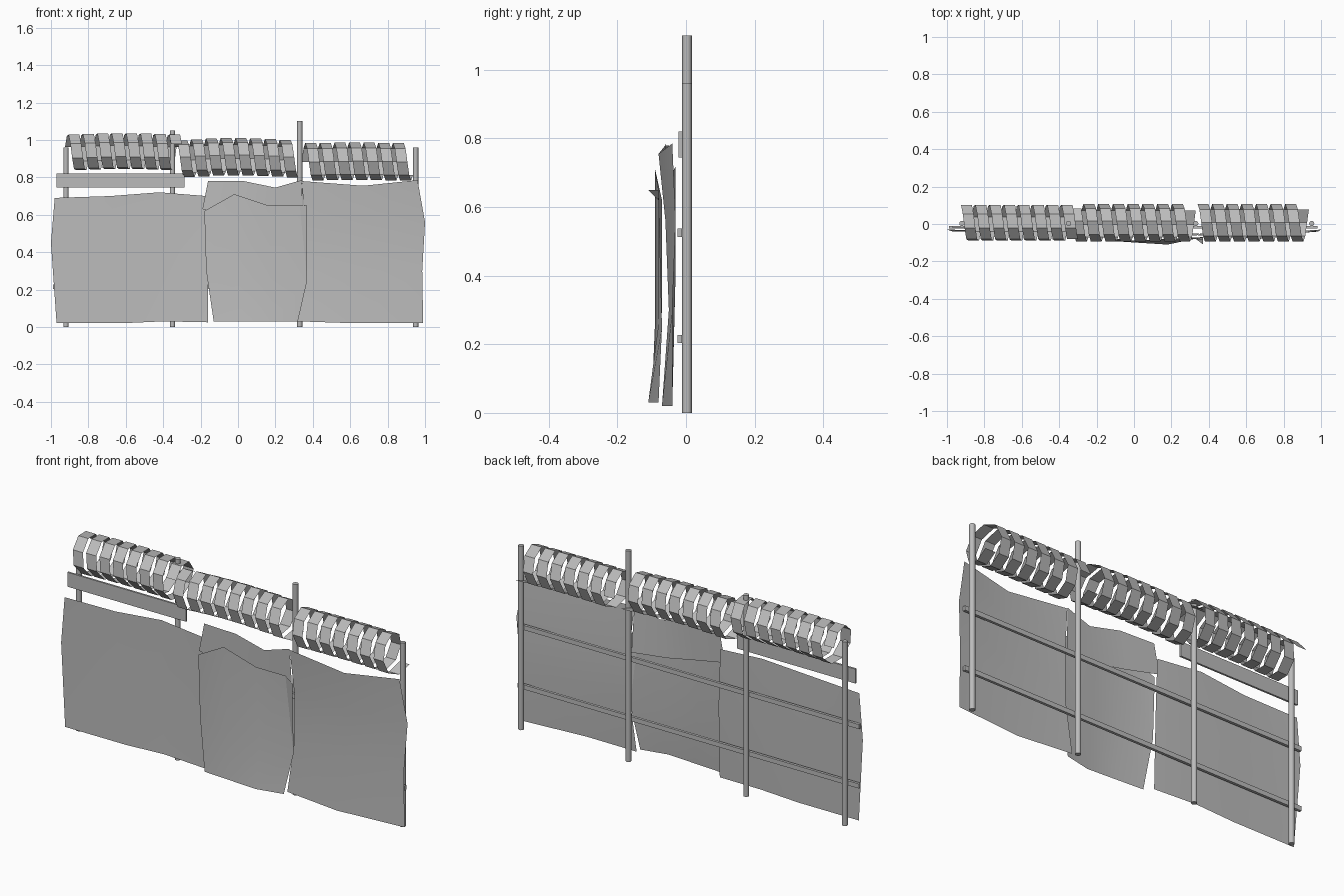
import bpy
import bmesh
from math import cos, sin, tau, radians

default_cube = bpy.data.objects.get("Cube")
if default_cube:
    bpy.data.objects.remove(default_cube, do_unlink=True)

GREY = (0.5, 0.5, 0.5, 1.0)
metal = bpy.data.materials.new("grey metal")
metal.use_nodes = True
metal.diffuse_color = GREY
metal.node_tree.nodes["Principled BSDF"].inputs["Base Color"].default_value = GREY


def finish(name, bm, smooth=False):
    """Turn a bmesh into a named object with the shared material."""
    mesh = bpy.data.meshes.new(name)
    bm.to_mesh(mesh)
    bm.free()
    mesh.materials.append(metal)
    obj = bpy.data.objects.new(name, mesh)
    bpy.context.collection.objects.link(obj)
    if smooth:
        bpy.ops.object.select_all(action="DESELECT")
        obj.select_set(True)
        bpy.context.view_layer.objects.active = obj
        bpy.ops.object.shade_smooth_by_angle(angle=radians(40))
    return obj


def grid_surface(bm, rows):
    """Join rows of points into a sheet of quads."""
    verts = [[bm.verts.new(p) for p in row] for row in rows]
    for low, high in zip(verts, verts[1:]):
        for i in range(len(low) - 1):
            bm.faces.new((low[i], low[i + 1], high[i + 1], high[i]))


def pole(name, x, height, radius=0.014):
    bm = bmesh.new()
    bmesh.ops.create_cone(bm, cap_ends=True, segments=12, radius1=radius,
                          radius2=radius, depth=height)
    bmesh.ops.translate(bm, verts=bm.verts, vec=(x, 0.003, height / 2))
    finish(name, bm, smooth=True)


def bar(name, x_start, x_end, z_low, z_high, y_front, y_back):
    bm = bmesh.new()
    bmesh.ops.create_cube(bm, size=1)
    bmesh.ops.scale(bm, verts=bm.verts,
                    vec=(x_end - x_start, y_back - y_front, z_high - z_low))
    bmesh.ops.translate(bm, verts=bm.verts, vec=(
        (x_start + x_end) / 2, (y_front + y_back) / 2, (z_low + z_high) / 2))
    finish(name, bm)


def sheet(name, *rows):
    """Dented metal sheet; points are in hundredths, bottom row first."""
    bm = bmesh.new()
    grid_surface(bm, [[(x / 100, y / 100, z / 100) for x, y, z in row]
                      for row in rows])
    finish(name, bm, smooth=True)


def coil(name, x_start, x_end, z, turns, phase, sag, radius=0.1, width=0.058):
    """Eight-sided helical ribbon running along x."""
    bm = bmesh.new()
    steps = int(turns * 8)
    edges = [[], []]
    for i in range(steps + 1):
        t = i / steps
        angle = tau * i / 8 + phase
        x = x_start + (x_end - x_start - width) * t
        y = 0.007 + radius * cos(angle)
        height = z + sag * sin(t * tau / 2) + radius * sin(angle)
        for side, edge in enumerate(edges):
            edge.append((x + side * width, y, height))
    grid_surface(bm, edges)
    finish(name, bm)


# Upright poles
for label, x, height in (("far_right", -0.92, 0.96), ("right", -0.35, 1.05),
                         ("left", 0.33, 1.10), ("far_left", 0.95, 0.96)):
    pole(label + "_pole", x, height)

# Horizontal rails and the plank above the right sheet
for label, z in (("lower", 0.215), ("upper", 0.525)):
    bar(label + "_rail", -0.99, 0.98, z - 0.012, z + 0.012, -0.025, -0.011)
bar("plank", -0.97, -0.285, 0.745, 0.82, -0.022, -0.012)

# Dented sheets
sheet("right_sheet",
      [(-97, -4, 2), (-62, -4, 2), (-40, -4, 3), (-16, -5, 2.5)],
      [(-100, -3, 45), (-66, -4, 42), (-42, -3, 42), (-16, -4, 40)],
      [(-98, -3, 69), (-68, -4, 70), (-42, -3, 72), (-17, -4, 70)])
sheet("left_sheet",
      [(32, -5, 3), (62, -7, 2), (99, -4, 2)],
      [(36, -5, 30), (65, -5, 30), (98.5, -4, 30)],
      [(36, -5, 56), (67, -6, 56), (100, -3, 56)],
      [(34, -6, 78), (67, -8, 75.5), (96, -4, 78.5)])
sheet("patch_sheet",
      [(-13, -9, 3), (2, -10, 3), (18, -11, 3), (32, -8, 3)],
      [(-17, -7, 30), (0, -9, 27), (18, -8, 26), (37, -7, 25)],
      [(-18, -7, 62), (-2, -9, 71), (16, -8, 65), (33, -8, 65)])
sheet("patch_corner", [(37, -7, 25), (37, -8, 62)],
      [(33, -8, 65), (37, -11, 65)])
sheet("upper_sheet",
      [(-19, -5, 63), (0, -6, 59), (15, -6, 56), (35, -5, 54)],
      [(-16, -5, 78), (3, -6, 78), (20, -7, 74.5), (34, -6, 78.5)])

# Ribbon coils along the top
coil("right_coil", -0.925, -0.30, 0.932, 7.4, 0.3, 0.008)
coil("middle_coil", -0.34, 0.33, 0.898, 7.8, 0.7, 0.012)
coil("left_coil", 0.34, 0.935, 0.882, 6.9, 0.0, 0.004)
